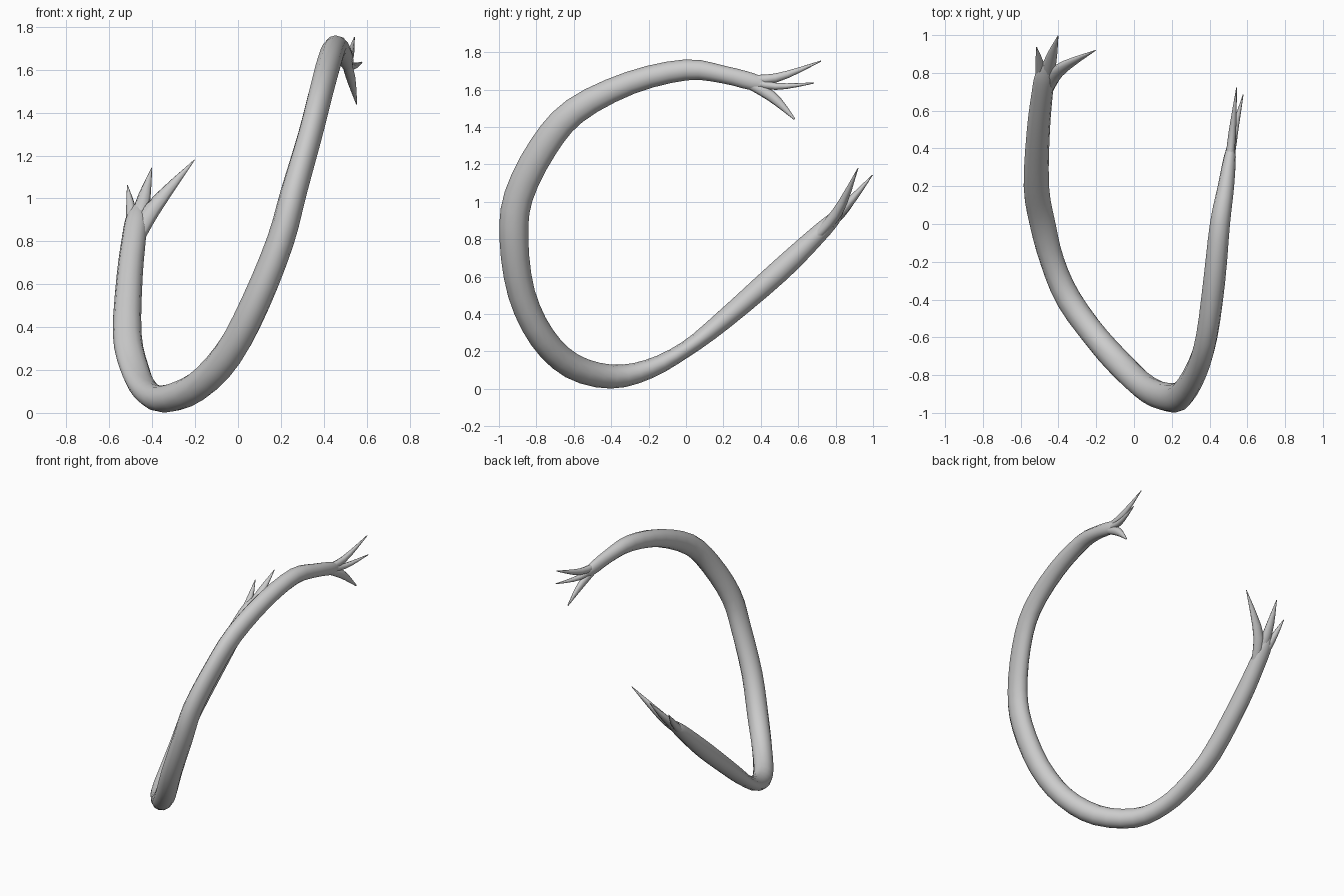
import bpy, bmesh, math
from mathutils import Vector


def spline(pts, i, t):
    """Catmull-Rom point between rows i and i+1."""
    n = len(pts) - 1
    a, b, c, d = [pts[min(max(k, 0), n)] for k in (i - 1, i, i + 1, i + 2)]
    return [0.5 * (2 * q + (r - p) * t + (2 * p - 5 * q + 4 * r - s) * t * t
                   + (3 * q - p - 3 * r + s) * t ** 3) for p, q, r, s in zip(a, b, c, d)]


def sweep(name, pts, sides=12, steps=3):
    """Tapered elliptical tube; rows are x, y, z, side radius, other radius."""
    rows = [spline(pts, i, k / steps) for i in range(len(pts) - 1) for k in range(steps)]
    rows.append(list(pts[-1]))
    bm = bmesh.new()
    rings = []
    for i, r in enumerate(rows):
        nxt, prv = rows[min(i + 1, len(rows) - 1)], rows[max(i - 1, 0)]
        tan = (Vector(nxt[:3]) - Vector(prv[:3])).normalized()
        side = Vector((1, 0, 0))
        side = (side - tan * side.dot(tan)).normalized()
        up = tan.cross(side)
        rings.append([bm.verts.new(Vector(r[:3])
                      + side * r[3] * math.cos(math.tau * k / sides)
                      + up * r[4] * math.sin(math.tau * k / sides)) for k in range(sides)])
    for a, b in zip(rings, rings[1:]):
        for k in range(sides):
            j = (k + 1) % sides
            bm.faces.new((a[k], a[j], b[j], b[k]))
    bm.faces.new(rings[0][::-1])
    bm.faces.new(rings[-1])
    bmesh.ops.recalc_face_normals(bm, faces=bm.faces)
    for f in bm.faces:
        f.smooth = len(f.verts) == 4
    me = bpy.data.meshes.new(name)
    bm.to_mesh(me)
    bm.free()
    bpy.context.collection.objects.link(bpy.data.objects.new(name, me))


# Main curved stem, from the low forked end to the high one
sweep("stem", [
    (-.466, .845, .965, .022, .014),
    (-.473, .79, .908, .050, .036),
    (-.485, .70, .820, .056, .049),
    (-.506, .50, .630, .061, .060),
    (-.517, .20, .367, .067, .052),
    (-.484, .00, .212, .068, .043),
    (-.432, -.20, .105, .064, .052),
    (-.345, -.40, .065, .067, .064),
    (-.192, -.61, .122, .068, .069),
    (-.045, -.77, .275, .070, .071),
    (.080, -.880, .51, .068, .073),
    (.197, -.920, .80, .064, .077),
    (.260, -.895, 1.03, .061, .078),
    (.335, -.765, 1.29, .057, .077),
    (.385, -.595, 1.485, .057, .072),
    (.425, -.300, 1.635, .058, .062),
    (.455, .00, 1.705, .053, .056),
    (.487, .20, 1.680, .043, .047),
    (.508, .36, 1.640, .031, .045),
    (.518, .44, 1.622, .012, .022)])

# Three prongs at each end: root, middle, tip
low_root, high_root = (-.487, .66, .778, .034, .026), (.500, .29, 1.655, .022, .024)
prongs = [
    (low_root, (-.497, .830, .938, .025, .025), (-.516, .937, 1.062, .002, .002)),
    (low_root, (-.447, .850, .970, .035, .026), (-.402, .997, 1.143, .002, .002)),
    (low_root, (-.405, .808, .942, .041, .029), (-.203, .920, 1.180, .002, .002)),
    (high_root, (.520, .48, 1.662, .020, .024), (.543, .722, 1.752, .002, .003)),
    (high_root, (.530, .48, 1.617, .020, .019), (.578, .685, 1.635, .002, .003)),
    (high_root, (.525, .455, 1.565, .022, .029), (.553, .580, 1.442, .003, .005)),
]
for n, p in enumerate(prongs):
    sweep(("low" if n < 3 else "high") + f"_prong_{n % 3 + 1}", p, sides=8, steps=4)
